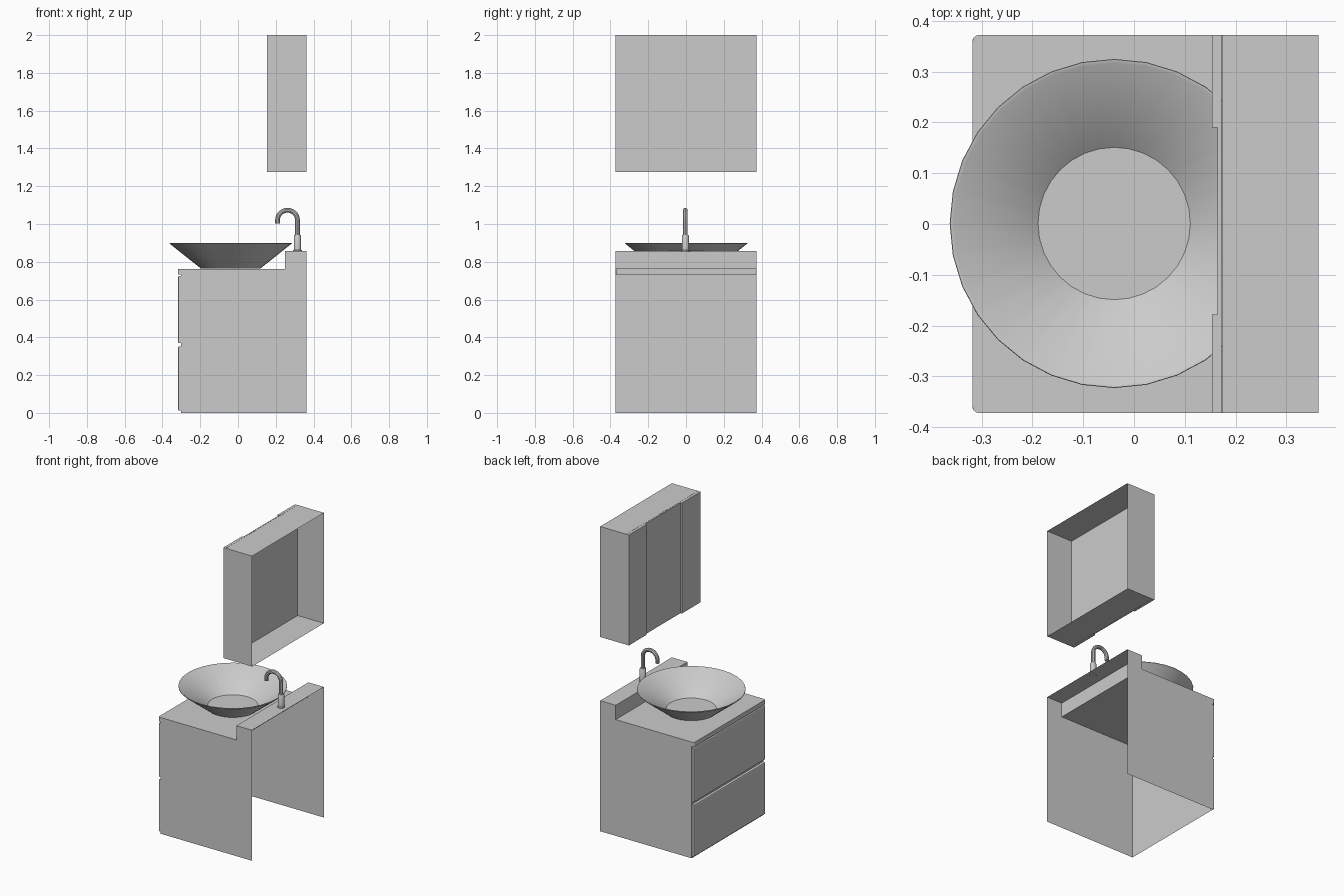
import bpy, bmesh, math

if "Cube" in bpy.data.objects:
    bpy.data.objects.remove(bpy.data.objects["Cube"])

HY, BACK = 0.372, 0.363   # half width of furniture, x of the open wall side


def finish(bm, name, smooth=False):
    bm.normal_update()
    me = bpy.data.meshes.new(name)
    bm.to_mesh(me)
    bm.free()
    ob = bpy.data.objects.new(name, me)
    bpy.context.collection.objects.link(ob)
    if smooth:
        shade(ob)
    return ob


def shade(ob):
    bpy.ops.object.select_all(action='DESELECT')
    ob.select_set(True)
    bpy.context.view_layer.objects.active = ob
    bpy.ops.object.shade_smooth_by_angle(angle=math.radians(35))


def box(name, x, y, z, open_sides=(), bevel=0.0):
    """Box from ranges; open_sides lists (axis, sign) faces to leave out."""
    bm = bmesh.new()
    bmesh.ops.create_cube(bm, size=1)
    for v in bm.verts:
        v.co = [r[0] + (c + 0.5) * (r[1] - r[0]) for c, r in zip(v.co, (x, y, z))]
    bm.normal_update()
    gone = [f for f in bm.faces if any(f.normal[a] * s > 0.9 for a, s in open_sides)]
    bmesh.ops.delete(bm, geom=gone, context='FACES')
    if bevel:
        # round only the edges around the visible front (-x)
        front = [e for e in bm.edges if all(v.co.x < x[0] + 1e-5 for v in e.verts)]
        bmesh.ops.bevel(bm, geom=front, offset=bevel, segments=2, profile=0.5, affect='EDGES')
    return finish(bm, name)


def lathe(name, profile, steps, cx, cy):
    """Turn an (r, z) profile about a vertical axis."""
    bm = bmesh.new()
    vs = [bm.verts.new((cx + r, cy, z)) for r, z in profile]
    es = [bm.edges.new(p) for p in zip(vs, vs[1:])]
    bmesh.ops.spin(bm, geom=vs + es, cent=(cx, cy, 0), axis=(0, 0, 1),
                   angle=math.tau, steps=steps, use_duplicate=False)
    bmesh.ops.remove_doubles(bm, verts=bm.verts, dist=1e-5)
    bmesh.ops.recalc_face_normals(bm, faces=bm.faces)
    return finish(bm, name, True)


# Vanity cabinet: front and two sides, open towards wall and floor
box("vanity_cabinet", (-0.301, BACK), (-HY, HY), (0, 0.735),
    [(0, 1), (2, 1), (2, -1)])

# Two drawer fronts
for name, z in (("lower_drawer_front", (0.012, 0.352)), ("upper_drawer_front", (0.370, 0.724))):
    box(name, (-0.318, -0.301), (-HY + 0.003, HY - 0.003), z, bevel=0.007)

# Countertop with raised ledge behind the basin, hollow below and at the back
bm = bmesh.new()
profile = [(-0.318, 0.733), (-0.300, 0.733), (BACK, 0.733),
           (BACK, 0.857), (0.250, 0.857), (0.250, 0.763), (-0.318, 0.763)]
cap = bm.faces.new([bm.verts.new((x, -HY, z)) for x, z in profile])
ext = bmesh.ops.extrude_face_region(bm, geom=[cap], use_keep_orig=True)["geom"]
bmesh.ops.translate(bm, vec=(0, 2 * HY, 0), verts=[g for g in ext if isinstance(g, bmesh.types.BMVert)])
bmesh.ops.recalc_face_normals(bm, faces=bm.faces)
hollow = []
for f in bm.faces:
    c = f.calc_center_median()
    if abs(f.normal.y) < 0.5 and (c.x > BACK - 0.001 or (c.z < 0.734 and c.x > -0.2)):
        hollow.append(f)
bmesh.ops.delete(bm, geom=hollow, context='FACES')
front = [e for e in bm.edges if all(v.co.x < -0.317 for v in e.verts)
         and abs(e.verts[0].co.z - e.verts[1].co.z) > 0.01]
bmesh.ops.bevel(bm, geom=front, offset=0.012, segments=3, profile=0.5, affect='EDGES')
finish(bm, "countertop")

# Conical vessel basin: outside, rim, inside, bowl floor
lathe("basin", [(0, 0.764), (0.157, 0.764), (0.318, 0.892), (0.324, 0.897), (0.323, 0.900),
                (0.316, 0.899), (0.150, 0.770), (0, 0.770)], 32, -0.039, 0.001)

# Tap body with foot ring and collar
TX, TY = 0.315, -0.003
lathe("tap_body", [(0, 0.853), (0.023, 0.853), (0.023, 0.861), (0.019, 0.863), (0.019, 0.938),
                   (0.016, 0.943), (0, 0.943)], 20, TX, TY)

# Swan-neck spout swept along a half circle
R, ZC = 0.053, 1.020
path = [(TX, 0.935)]
path += [(TX - R + R * math.cos(math.pi * i / 14), ZC + R * math.sin(math.pi * i / 14)) for i in range(15)]
path += [(TX - 2 * R, 1.002)]
cu = bpy.data.curves.new("tap_spout", 'CURVE')
cu.dimensions = '3D'
cu.bevel_depth, cu.bevel_resolution, cu.use_fill_caps = 0.0125, 3, True
sp = cu.splines.new('POLY')
sp.points.add(len(path) - 1)
for p, (x, z) in zip(sp.points, path):
    p.co = (x, TY, z, 1)
spout = bpy.data.objects.new("tap_spout", cu)
bpy.context.collection.objects.link(spout)
bpy.ops.object.select_all(action='DESELECT')
spout.select_set(True)
bpy.context.view_layer.objects.active = spout
bpy.ops.object.convert(target='MESH')
shade(bpy.context.view_layer.objects.active)

# Mirror cabinet: carcass open towards the wall, with three door panels
Z = (1.275, 2.0)
box("mirror_cabinet", (0.173, BACK), (-HY, HY), Z, [(0, 1)])
for name, x0, y in (("left_mirror_door", 0.154, (0.190, HY)),
                    ("middle_mirror_door", 0.164, (-0.178, 0.190)),
                    ("right_mirror_door", 0.154, (-HY, -0.178))):
    box(name, (x0, 0.172), y, Z)
